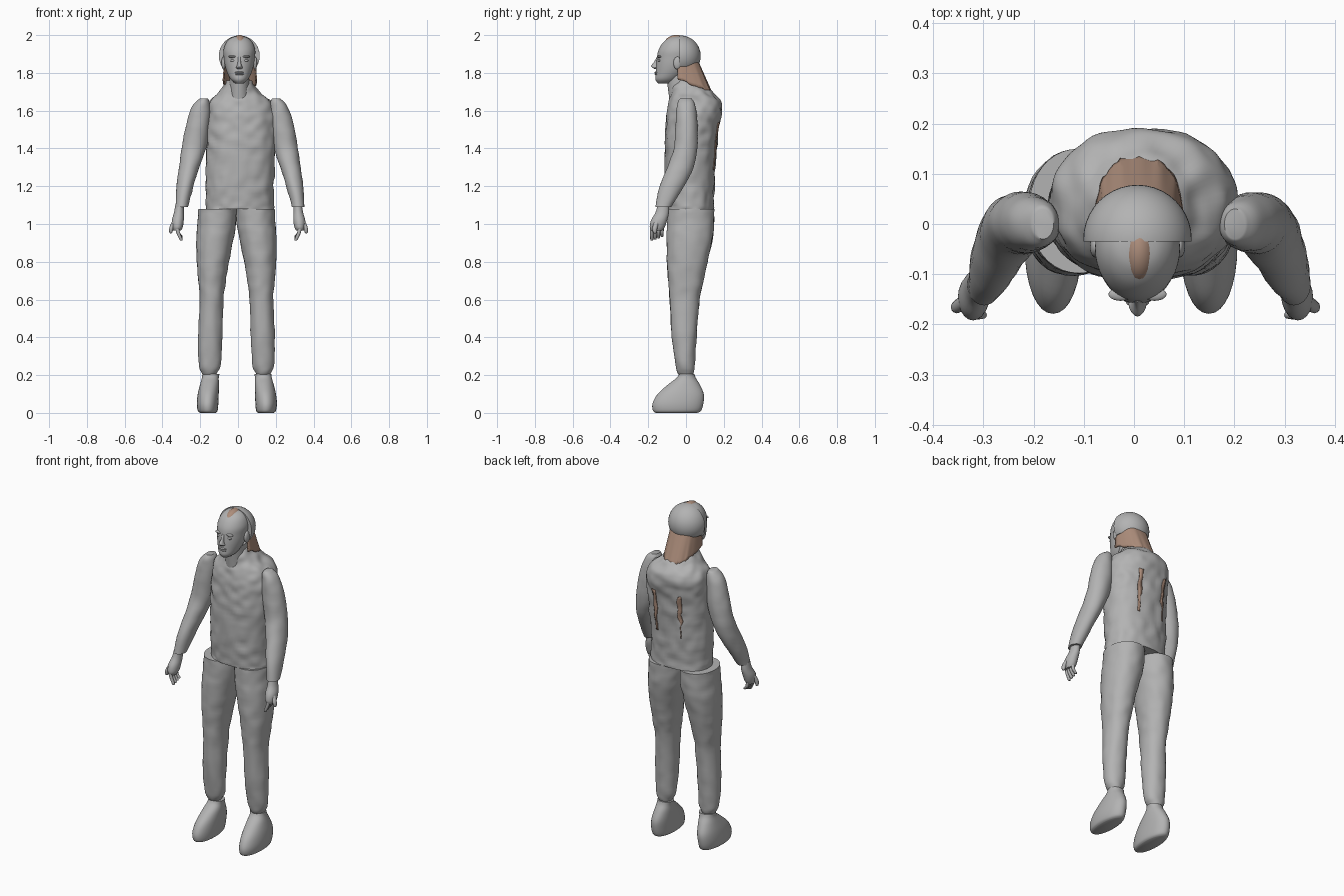
import bpy, bmesh, math
from mathutils import Vector, Matrix, noise

cube = bpy.data.objects.get("Cube")
if cube:
    bpy.data.objects.remove(cube, do_unlink=True)


def material(name, colour):
    mat = bpy.data.materials.new(name)
    mat.use_nodes = True
    mat.diffuse_color = (*colour, 1)
    mat.node_tree.nodes["Principled BSDF"].inputs["Base Color"].default_value = (*colour, 1)
    return mat


GREY = material("plain grey", (0.45, 0.45, 0.45))
BROWN = material("warm brown", (0.42, 0.27, 0.2))


def finish(name, bm, mat=GREY, angle=50):
    bmesh.ops.recalc_face_normals(bm, faces=bm.faces)
    mesh = bpy.data.meshes.new(name)
    bm.to_mesh(mesh)
    bm.free()
    mesh.materials.append(mat)
    for poly in mesh.polygons:
        poly.use_smooth = True
    mesh.set_sharp_from_angle(angle=math.radians(angle))
    obj = bpy.data.objects.new(name, mesh)
    bpy.context.collection.objects.link(obj)
    return obj


def smooth_rows(rows, steps):
    """Spline in-between rows through the given ones."""
    out = []
    for i in range(len(rows) - 1):
        a, b, c, d = (rows[max(0, min(len(rows) - 1, i + k))] for k in (-1, 0, 1, 2))
        for j in range(steps):
            t = j / steps
            out.append([q + t * (r - p) / 2 + t * t * (p - 2.5 * q + 2 * r - s / 2)
                        + t ** 3 * (1.5 * (q - r) + (s - p) / 2)
                        for p, q, r, s in zip(a, b, c, d)])
    return out + [list(rows[-1])]


def signed_power(v, p):
    return math.copysign(abs(v) ** p, v)


def loft(name, rows, side=1, shift=0, power=2, steps=4, segs=32, lumps=0, mat=GREY):
    """Stack of rounded sections; each row is z, x min, x max, y min, y max."""
    bm = bmesh.new()
    rings = []
    for z, x0, x1, y0, y1 in smooth_rows(rows, steps):
        ring = []
        for i in range(segs):
            a = math.tau * i / segs
            x = (x0 + x1 + (x1 - x0) * signed_power(math.cos(a), 2 / power)) / 2
            y = (y0 + y1 + (y1 - y0) * signed_power(math.sin(a), 2 / power)) / 2
            ring.append(bm.verts.new((x * side + shift, y, z)))
        rings.append(ring)
    for low, high in zip(rings, rings[1:]):
        for i in range(segs):
            k = (i + 1) % segs
            bm.faces.new((low[i], low[k], high[k], high[i]))
    bm.faces.new(rings[0])
    bm.faces.new(rings[-1])
    if lumps:
        bm.normal_update()
        for ring in rings[1:-1]:
            for v in ring:
                v.co += v.normal * noise.noise(v.co * 20) * lumps
    return finish(name, bm, mat)


def blob(name, loc, size, mat=GREY, segs=20):
    bm = bmesh.new()
    bmesh.ops.create_uvsphere(bm, u_segments=segs, v_segments=segs // 2 + 2, radius=1,
                              matrix=Matrix.LocRotScale(Vector(loc), None, Vector(size)))
    return finish(name, bm, mat)


# Torso with lumpy cloth
torso = loft("torso", [
    (1.08, -.168, .19, -.1, .147), (1.2, -.17, .188, -.108, .15),
    (1.4, -.168, .2, -.113, .162), (1.52, -.167, .205, -.108, .176),
    (1.6, -.165, .2, -.1, .19), (1.65, -.15, .175, -.09, .182),
    (1.69, -.11, .125, -.077, .145), (1.73, -.075, .088, -.068, .105),
    (1.76, -.06, .073, -.05, .065)], power=2.25, steps=8, segs=72, lumps=.008)

# Head and neck
MID = .007
loft("neck", [(1.63, -.06, .06, -.085, .05), (1.69, -.055, .055, -.092, .05),
              (1.79, -.052, .052, -.105, .05)], shift=MID)
loft("head", [
    (1.745, -.022, .022, -.148, -.07), (1.765, -.046, .046, -.162, -.04),
    (1.8, -.064, .064, -.16, 0), (1.84, -.076, .076, -.158, .03),
    (1.88, -.082, .082, -.154, .05), (1.92, -.084, .084, -.146, .05),
    (1.96, -.07, .07, -.122, .03), (1.985, -.045, .045, -.09, 0),
    (1.994, -.015, .015, -.06, -.02)], shift=MID, segs=40)
loft("nose", [
    (1.82, -.01, .01, -.165, -.14), (1.828, -.018, .018, -.178, -.14),
    (1.838, -.013, .013, -.184, -.14), (1.86, -.008, .008, -.168, -.14),
    (1.885, -.008, .008, -.155, -.14)], shift=MID, segs=16)
for z, name in ((1.802, "upper_lip"), (1.793, "lower_lip")):
    blob(name, (MID, -.153, z), (.024, .014, .006))
for s, word in ((1, "left"), (-1, "right")):
    blob(word + "_eye", (MID + s * .033, -.14, 1.865), (.015, .01, .007))
    blob(word + "_brow", (MID + s * .034, -.14, 1.886), (.024, .013, .007))
    blob(word + "_ear", (MID + s * .083, -.045, 1.852), (.012, .022, .034))

# Cap covering the back of the skull, cut flat at the front and below
bm = bmesh.new()
bmesh.ops.create_uvsphere(bm, u_segments=40, v_segments=24, radius=.108,
                          matrix=Matrix.Translation((MID, -.03, 1.89)))
for point, normal in (((0, -.035, 0), (0, -1, 0)), ((0, 0, 1.835), (0, 0, -1))):
    cut = bmesh.ops.bisect_plane(bm, geom=bm.verts[:] + bm.edges[:] + bm.faces[:],
                                 plane_co=point, plane_no=normal, clear_outer=True)
    edges = [e for e in cut["geom_cut"] if isinstance(e, bmesh.types.BMEdge)]
    bmesh.ops.holes_fill(bm, edges=edges, sides=0)
finish("skull_cap", bm, angle=35)
blob("crown_patch", (.01, -.05, 1.941), (.04, .07, .06), BROWN, 28)

# Hair curtain hanging round the back of the neck
bm = bmesh.new()
ROWS, COLS = 8, 40
grid = []
for r in range(ROWS + 1):
    t = r / ROWS
    row = []
    for c in range(COLS + 1):
        a = math.pi * c / COLS
        back = math.sin(a)
        jag = .012 * t * noise.noise((c * .37, 0, 0)) + .003 * t * (c % 4 == 0)
        x = .01 + (.083 + .008 * t) * signed_power(math.cos(a), .75)
        y = -.045 + (.105 + .078 * t) * back ** .75 + jag / 2
        row.append(bm.verts.new((x, y, 1.875 - t * (.115 + .07 * back) + jag)))
    grid.append(row)
for low, high in zip(grid, grid[1:]):
    for c in range(COLS):
        bm.faces.new((low[c], low[c + 1], high[c + 1], high[c]))
hair = finish("hair", bm, BROWN, 30)
hair.modifiers.new("thickness", "SOLIDIFY").thickness = .008

# Two tapered strips lying on the back
for x, name in ((.1, "left_back_strip"), (-.085, "right_back_strip")):
    bm = bmesh.new()
    pairs = []
    for i in range(17):
        t = i / 16
        half = .006 + .011 * t + .003 * noise.noise((x, t * 9, 0))
        pairs.append([bm.verts.new((x + k * half, .2, 1.28 + .25 * t)) for k in (-1, 0, 1)])
    for low, high in zip(pairs, pairs[1:]):
        for k in (0, 1):
            bm.faces.new((low[k], low[k + 1], high[k + 1], high[k]))
    strip = finish(name, bm, BROWN)
    wrap = strip.modifiers.new("hug", "SHRINKWRAP")
    wrap.target = torso
    wrap.wrap_mode = "ABOVE_SURFACE"
    wrap.offset = .005
    strip.modifiers.new("thickness", "SOLIDIFY").thickness = .004

# Limbs, built once and mirrored
ARM = [(1.09, .275, .342, -.162, -.078), (1.2, .246, .335, -.14, -.01),
       (1.3, .215, .322, -.1, .04), (1.4, .18, .308, -.064, .06),
       (1.5, .163, .29, -.058, .063), (1.59, .158, .267, -.052, .055),
       (1.64, .16, .24, -.045, .045), (1.665, .17, .212, -.03, .03)]
HAND = [(.965, .305, .345, -.185, -.125), (.985, .295, .352, -.192, -.112),
        (1.02, .29, .353, -.185, -.1), (1.06, .29, .342, -.162, -.09),
        (1.1, .29, .335, -.15, -.09)]
LEG = [(.195, .112, .172, -.032, .03), (.215, .1, .185, -.045, .04),
       (.26, .083, .2, -.055, .046), (.4, .076, .203, -.075, .055),
       (.6, .069, .195, -.087, .073), (.7, .056, .203, -.094, .093),
       (.8, .04, .21, -.1, .115), (.92, .016, .212, -.103, .14),
       (1, .002, .206, -.1, .148), (1.08, 0, .202, -.098, .15)]
FOOT = [(0, .112, .195, -.16, .06), (.012, .102, .207, -.175, .08),
        (.05, .098, .212, -.177, .092), (.1, .096, .207, -.15, .094),
        (.15, .095, .195, -.095, .073), (.185, .096, .185, -.05, .052),
        (.205, .092, .183, -.037, .045)]
for s, word in ((1, "left"), (-1, "right")):
    loft(word + "_arm", ARM, s, .01, lumps=.003)
    loft(word + "_hand", HAND, s, .003, segs=20)
    loft(word + "_leg", LEG, s, -.008, power=2.1, steps=5, segs=40, lumps=.004)
    loft(word + "_foot", FOOT, s, -.006, power=2.1)
    # Fingers curl inwards, the thumb sits outside
    for i in range(4):
        y = -.181 + .018 * i
        tip = .912 + .006 * i
        loft(f"{word}_finger_{i + 1}", [
            (tip, .302, .308, y - .004, y + .004), (tip + .006, .296, .313, y - .008, y + .008),
            (.955, .31, .33, y - .009, y + .009), (1, .318, .338, y - .008, y + .01)],
            s, .003, segs=12)
    loft(word + "_thumb", [
        (.95, .355, .36, -.168, -.16), (.957, .35, .367, -.175, -.155),
        (.985, .342, .365, -.177, -.15), (1.03, .325, .345, -.16, -.135)],
        s, .003, segs=12)
